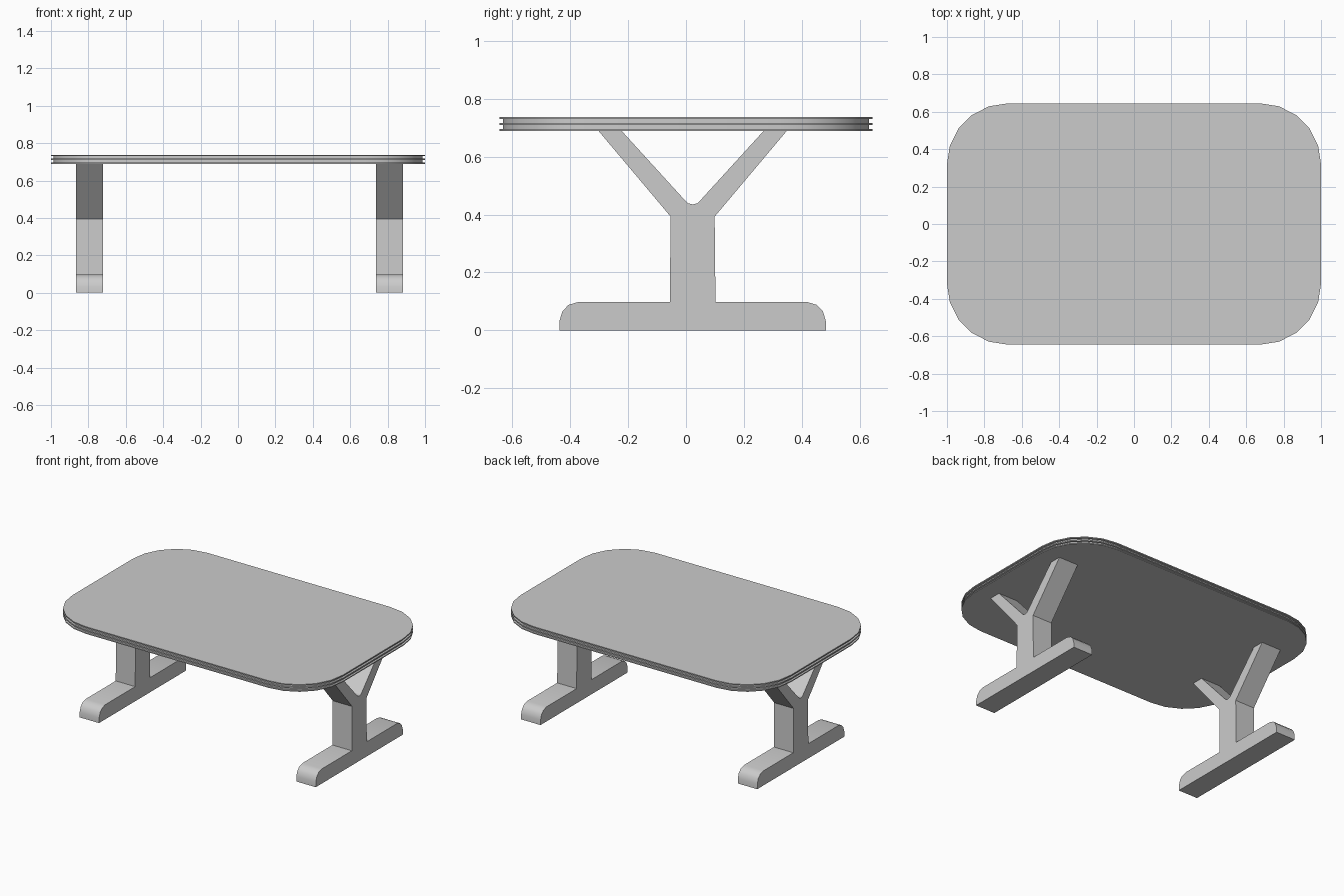
import bpy, bmesh, math

if "Cube" in bpy.data.objects:
    bpy.data.objects.remove(bpy.data.objects["Cube"])


def finish(bm, name):
    bmesh.ops.recalc_face_normals(bm, faces=bm.faces)
    mesh = bpy.data.meshes.new(name)
    bm.to_mesh(mesh)
    bm.free()
    obj = bpy.data.objects.new(name, mesh)
    bpy.context.collection.objects.link(obj)
    bpy.ops.object.select_all(action='DESELECT')
    obj.select_set(True)
    bpy.context.view_layer.objects.active = obj
    bpy.ops.object.shade_smooth_by_angle(angle=math.radians(30))
    return obj


def rounded_outline(hx, hy, r, steps=5):
    pts = []
    for q, (sx, sy) in enumerate([(1, 1), (-1, 1), (-1, -1), (1, -1)]):
        for i in range(steps + 1):
            a = math.radians(90 * (q + i / steps))
            pts.append((sx * (hx - r) + r * math.cos(a),
                        sy * (hy - r) + r * math.sin(a)))
    return pts


# Tabletop: rounded slab whose rim has two recessed grooves
bm = bmesh.new()
IN = 0.013
levels = [(0.689, 0), (0.696, 0), (0.696, IN), (0.709, IN), (0.709, 0),
          (0.717, 0), (0.717, IN), (0.730, IN), (0.730, 0), (0.737, 0)]
rings = [[bm.verts.new((x, y, z)) for x, y in rounded_outline(1 - d, 0.645 - d, 0.325 - d)]
         for z, d in levels]
for lo, hi in zip(rings, rings[1:]):
    for i in range(len(lo)):
        j = (i + 1) % len(lo)
        bm.faces.new((lo[i], lo[j], hi[j], hi[i]))
bm.faces.new(rings[0])
bm.faces.new(rings[-1])
finish(bm, "tabletop")

# Y-shaped trestle: half profile (y offset, z) mirrored, then extruded along x
HALF = [(0.461, 0), (0.460, 0.034), (0.450, 0.066), (0.429, 0.088), (0.395, 0.098),
        (0.079, 0.098), (0.076, 0.393), (0.326, 0.690), (0.246, 0.690),
        (0.030, 0.453), (0.016, 0.439)]
PROFILE = HALF + [(0, 0.435)] + [(-y, z) for y, z in reversed(HALF)]


def trestle(name, x0, x1, yc=0.023):
    bm = bmesh.new()
    face = bm.faces.new([bm.verts.new((x0, yc + y, z)) for y, z in PROFILE])
    ext = bmesh.ops.extrude_face_region(bm, geom=[face], use_keep_orig=True)
    verts = [v for v in ext["geom"] if isinstance(v, bmesh.types.BMVert)]
    bmesh.ops.translate(bm, verts=verts, vec=(x1 - x0, 0, 0))
    finish(bm, name)


trestle("left_trestle_leg", -0.866, -0.722)
trestle("right_trestle_leg", 0.738, 0.882)
